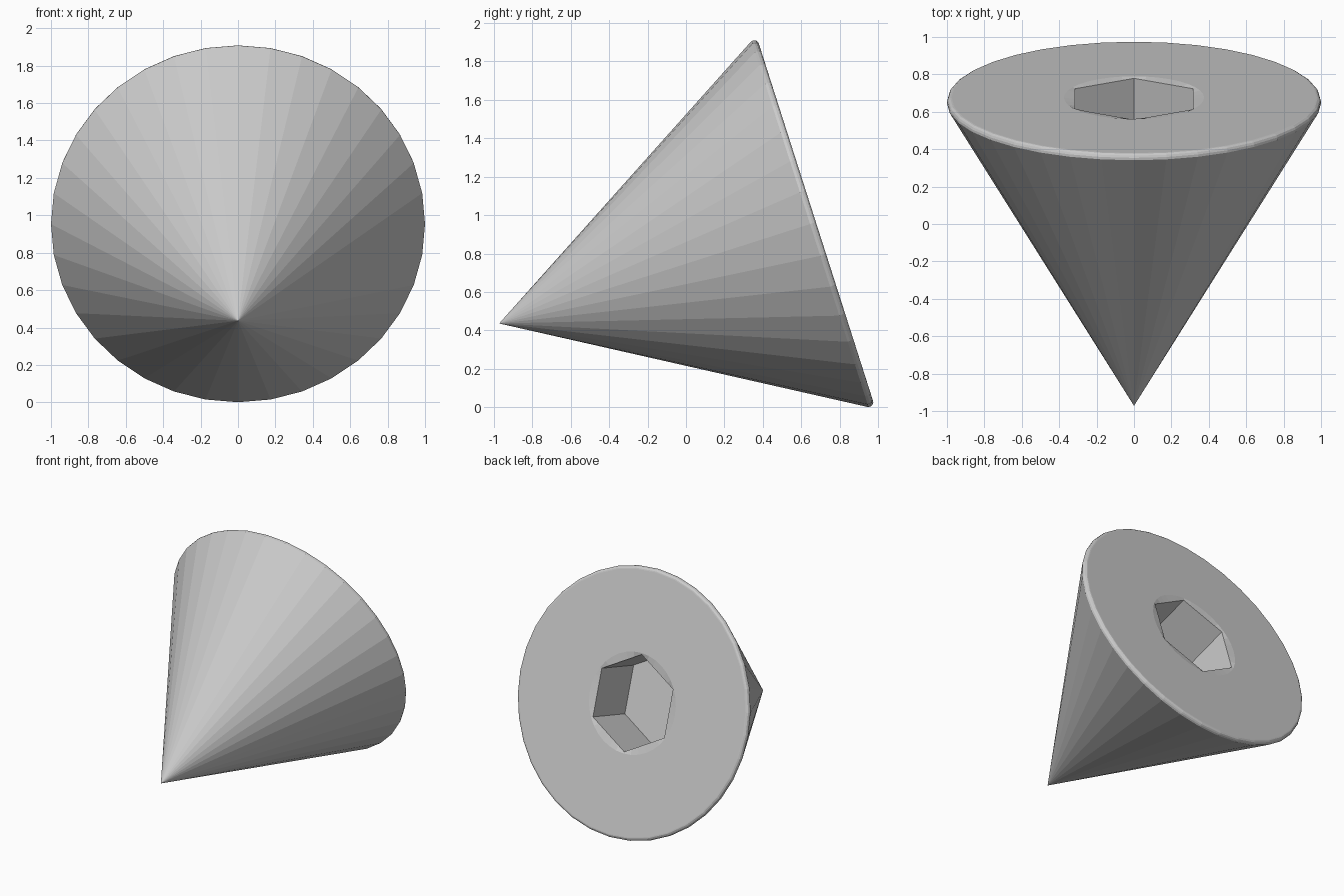
import bpy, bmesh
from math import cos, sin, radians
from mathutils import Matrix

if "Cube" in bpy.data.objects:
    bpy.data.objects.remove(bpy.data.objects["Cube"])

SIDES = 36
HEX_R = 0.363


def circle(r):
    return lambda deg: r


def hexagon(r):
    # distance to a hexagon's flats, corners at 30, 90, 150...
    return lambda deg: r * cos(radians(30)) / cos(radians((deg + 30) % 60 - 30))


# Cross-sections along the cone axis, measured from the tip
sections = [
    (circle(1.0), 1.698),       # widest edge of the cone
    (circle(0.999), 1.711),     # rounded rim
    (circle(0.994), 1.722),
    (circle(0.983), 1.729),
    (circle(0.975), 1.730),     # flat face
    (circle(0.375), 1.730),     # countersink edge
    (hexagon(HEX_R), 1.722),    # hexagonal socket mouth
    (hexagon(HEX_R), 1.300),    # socket floor
]

bm = bmesh.new()
tip = bm.verts.new((0, 0, 0))
rings = []
for radius, h in sections:
    ring = []
    for k in range(SIDES):
        deg = k * 360 // SIDES
        r, a = radius(deg), radians(deg)
        ring.append(bm.verts.new((r * cos(a), r * sin(a), h)))
    rings.append(ring)

for k in range(SIDES):
    n = (k + 1) % SIDES
    bm.faces.new((tip, rings[0][n], rings[0][k]))
    for lo, hi in zip(rings, rings[1:]):
        bm.faces.new((lo[k], lo[n], hi[n], hi[k]))
bm.faces.new(rings[-1])
bmesh.ops.recalc_face_normals(bm, faces=bm.faces)

# Lay the cone on its side, resting on the slanted wall's rim
bm.transform(Matrix.Translation((0, -0.972, 0.436)) @ Matrix.Rotation(radians(-72.27), 4, 'X'))

mesh = bpy.data.meshes.new("socket_cone")
bm.to_mesh(mesh)
bm.free()
bpy.context.collection.objects.link(bpy.data.objects.new("socket_cone", mesh))
